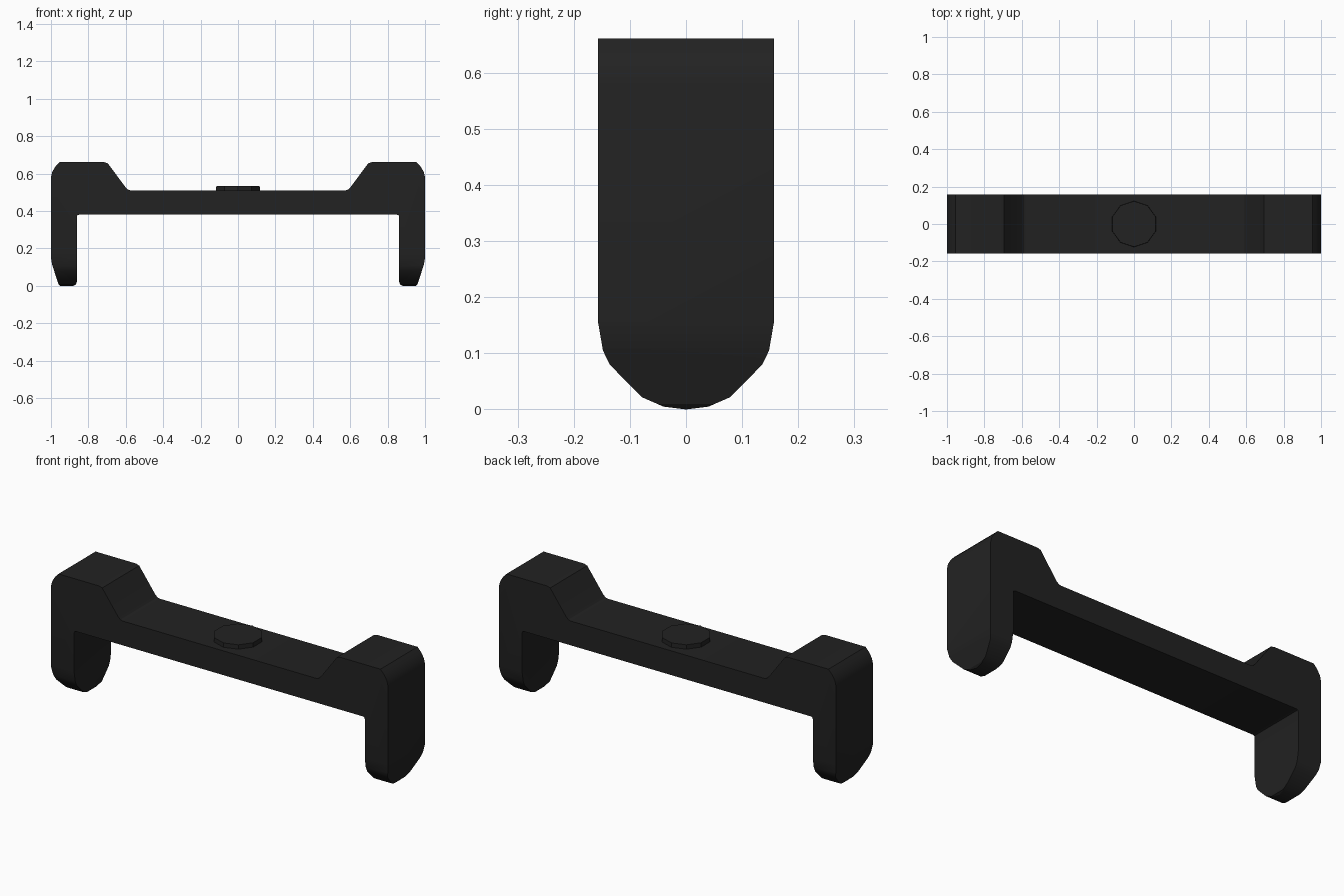
import bpy
import bmesh
import math
from mathutils import Matrix

cube = bpy.data.objects.get("Cube")
if cube:
    bpy.data.objects.remove(cube, do_unlink=True)

black = bpy.data.materials.new("matte black")
black.use_nodes = True
colour = (0.016, 0.016, 0.016, 1)
black.diffuse_color = colour
black.node_tree.nodes["Principled BSDF"].inputs["Base Color"].default_value = colour


def add_object(name, bm):
    bmesh.ops.recalc_face_normals(bm, faces=bm.faces)
    mesh = bpy.data.meshes.new(name)
    bm.to_mesh(mesh)
    bm.free()
    mesh.materials.append(black)
    obj = bpy.data.objects.new(name, mesh)
    bpy.context.collection.objects.link(obj)
    return obj


def symmetric_prism(name, half, place, depth):
    """Mirror a half outline, then extrude it both ways by depth."""
    outline = half + [(-a, z) for a, z in reversed(half) if a > 0]
    bm = bmesh.new()
    face = bm.faces.new([bm.verts.new(place(a, -depth, z)) for a, z in outline])
    new = bmesh.ops.extrude_face_region(bm, geom=[face])["geom"]
    verts = [g for g in new if isinstance(g, bmesh.types.BMVert)]
    bmesh.ops.translate(bm, verts=verts, vec=place(0, 2 * depth, 0))
    return add_object(name, bm)


def shade(obj):
    bpy.ops.object.select_all(action="DESELECT")
    obj.select_set(True)
    bpy.context.view_layer.objects.active = obj
    bpy.ops.object.shade_smooth_by_angle(angle=math.radians(25))


# Bridge body: front outline with two legs and raised shoulders
front = [(0.575, 0.51), (0.588, 0.514), (0.6, 0.525), (0.685, 0.64),
         (0.696, 0.655), (0.715, 0.661), (0.955, 0.661), (0.975, 0.64),
         (0.993, 0.61), (1, 0.58), (1, 0.15), (0.993, 0.11), (0.96, 0.01),
         (0.95, 0), (0.88, 0), (0.868, 0.006), (0.862, 0.02),
         (0.862, 0.37), (0.859, 0.377), (0.85, 0.38)]
body = symmetric_prism("bridge_body", front, lambda a, d, z: (a, d, z), 0.157)

# Rounded leg ends: intersect with the side outline
side = [(0, 0), (0.04, 0.005), (0.079, 0.022), (0.136, 0.08), (0.148, 0.105),
        (0.157, 0.157), (0.2, 0.157), (0.2, 0.8)]
cutter = symmetric_prism("leg_end_cutter", side, lambda a, d, z: (d, a, z), 1.2)
cutter.hide_render = True
cut = body.modifiers.new("round leg ends", "BOOLEAN")
cut.operation = "INTERSECT"
cut.solver = "EXACT"
cut.object = cutter
bpy.context.view_layer.objects.active = body
bpy.ops.object.modifier_apply(modifier=cut.name)
bpy.data.objects.remove(cutter, do_unlink=True)
shade(body)

# Ten-sided button on top
bm = bmesh.new()
bmesh.ops.create_cone(bm, cap_ends=True, segments=10, radius1=0.124, radius2=0.122,
                      depth=0.043, matrix=Matrix.Translation((0, 0, 0.5115)))
add_object("top_button", bm)
